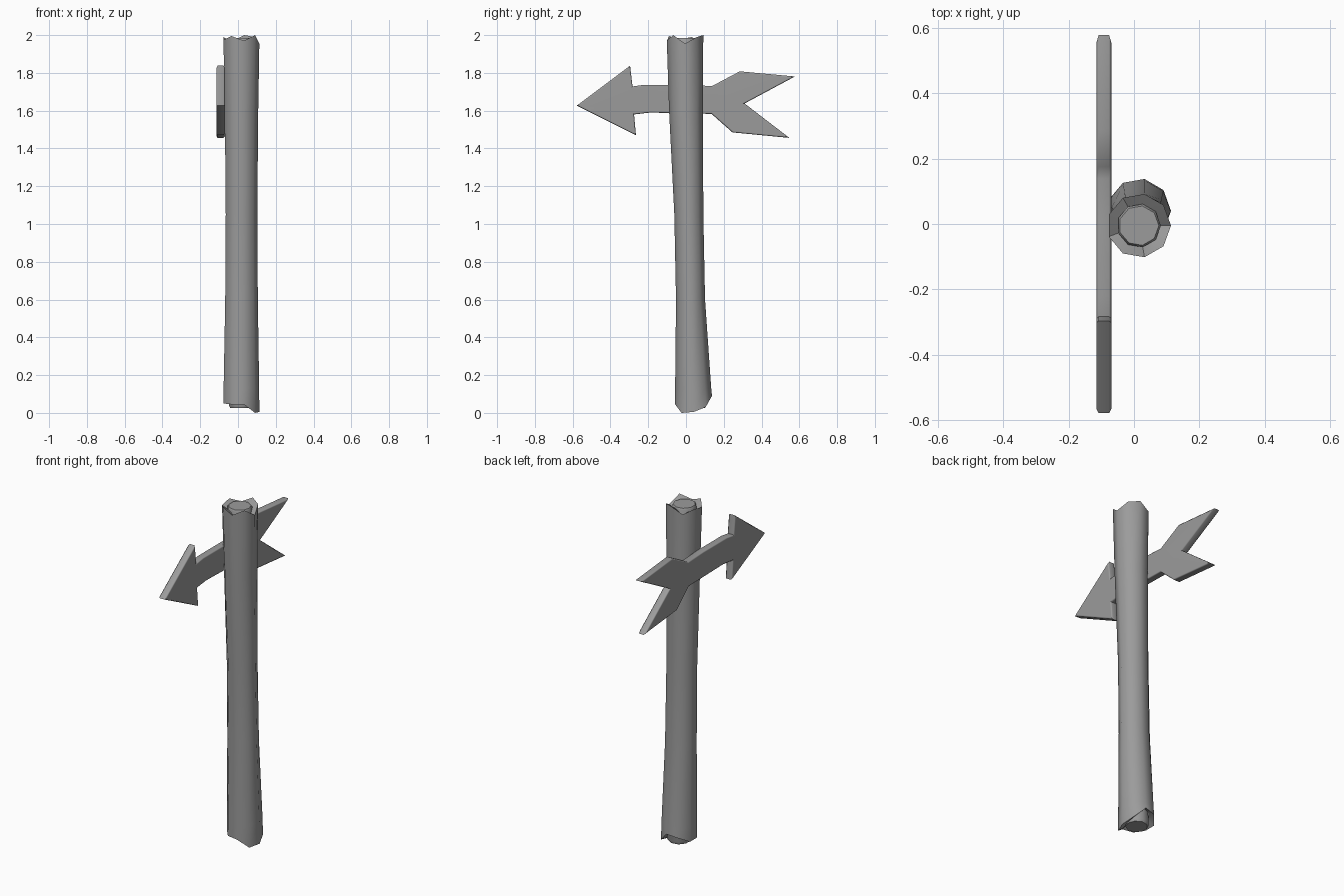
import bpy, bmesh
from math import cos, sin, radians

if "Cube" in bpy.data.objects:
    bpy.data.objects.remove(bpy.data.objects["Cube"])

SIDES = 9

# Dark grey weathered wood
wood = bpy.data.materials.new("dark_wood")
wood.diffuse_color = (0.33, 0.33, 0.33, 1)
wood.use_nodes = True
wood.node_tree.nodes["Principled BSDF"].inputs["Base Color"].default_value = wood.diffuse_color

def new_object(name, bm, angle):
    bmesh.ops.recalc_face_normals(bm, faces=bm.faces)
    mesh = bpy.data.meshes.new(name)
    bm.to_mesh(mesh)
    bm.free()
    mesh.materials.append(wood)
    obj = bpy.data.objects.new(name, mesh)
    bpy.context.collection.objects.link(obj)
    bpy.ops.object.select_all(action='DESELECT')
    obj.select_set(True)
    bpy.context.view_layer.objects.active = obj
    bpy.ops.object.shade_smooth_by_angle(angle=radians(angle))
    return obj

def ring(bm, cx, cy, rx, ry, heights):
    return [bm.verts.new((cx + rx * cos(radians(40 * i)), cy + ry * sin(radians(40 * i)), h))
            for i, h in enumerate(heights)]

def bridge(bm, rings):
    for a, b in zip(rings, rings[1:]):
        for i in range(SIDES):
            j = (i + 1) % SIDES
            bm.faces.new((a[i], a[j], b[j], b[i]))

# Ragged end heights, one per side of the log, counter-clockwise from +x
low = [0.005, 0.03, 0.09, 0.08, 0.05, 0.05, 0.045, 0.045, 0.0]
high = [1.955, 1.99, 2.0, 1.965, 1.99, 1.975, 1.995, 1.97, 2.0]

# Bark: gently bent tube with splintered rims turning inward
bm = bmesh.new()
rings = [
    ring(bm, 0.015, 0.040, 0.066, 0.066, [h + 0.02 for h in low]),
    ring(bm, 0.015, 0.040, 0.098, 0.099, low),
    ring(bm, 0.015, 0.038, 0.097, 0.097, [0.13] * SIDES),
    ring(bm, 0.016, 0.024, 0.089, 0.078, [0.6] * SIDES),
    ring(bm, 0.016, 0.015, 0.086, 0.078, [1.05] * SIDES),
    ring(bm, 0.016, 0.0, 0.091, 0.091, [1.6] * SIDES),
    ring(bm, 0.015, -0.005, 0.098, 0.098, high),
    ring(bm, 0.015, -0.005, 0.067, 0.067, [h - 0.02 for h in high]),
]
bridge(bm, rings)
new_object("post_bark", bm, 45)

# Heartwood: inner core showing at both ends
bm = bmesh.new()
rings = [
    ring(bm, 0.015, 0.040, 0.060, 0.060, [0.025] * SIDES),
    ring(bm, 0.015, 0.040, 0.067, 0.067, [0.04] * SIDES),
    ring(bm, 0.016, 0.024, 0.062, 0.060, [0.6] * SIDES),
    ring(bm, 0.016, 0.015, 0.062, 0.060, [1.05] * SIDES),
    ring(bm, 0.015, -0.005, 0.067, 0.067, [1.975] * SIDES),
    ring(bm, 0.015, -0.005, 0.061, 0.061, [1.985] * SIDES),
]
bridge(bm, rings)
bm.faces.new(rings[0])
bm.faces.new(rings[-1])
new_object("post_core", bm, 45)

# Arrow board: (y, z) outline extruded along x, face edges softly chamfered
outline = [(-0.578, 1.627), (-0.296, 1.838), (-0.283, 1.728), (-0.22, 1.737), (0.0, 1.737),
           (0.138, 1.73), (0.175, 1.75), (0.285, 1.808), (0.577, 1.781), (0.31, 1.638),
           (0.547, 1.456), (0.246, 1.485), (0.135, 1.583), (-0.19, 1.590),
           (-0.275, 1.580), (-0.265, 1.470)]
bm = bmesh.new()
board = bm.faces.new([bm.verts.new((-0.115, y, z)) for y, z in outline])
back = bmesh.ops.extrude_face_region(bm, geom=[board])["geom"]
bmesh.ops.translate(bm, vec=(0.046, 0, 0),
                    verts=[v for v in back if isinstance(v, bmesh.types.BMVert)])
rims = [e for e in bm.edges if abs(e.verts[0].co.x - e.verts[1].co.x) < 1e-5]
bmesh.ops.bevel(bm, geom=rims, offset=0.007, segments=1, affect='EDGES')
arrow = new_object("arrow_board", bm, 50)
normals = arrow.modifiers.new("flat_faces", 'WEIGHTED_NORMAL')
normals.keep_sharp = True
